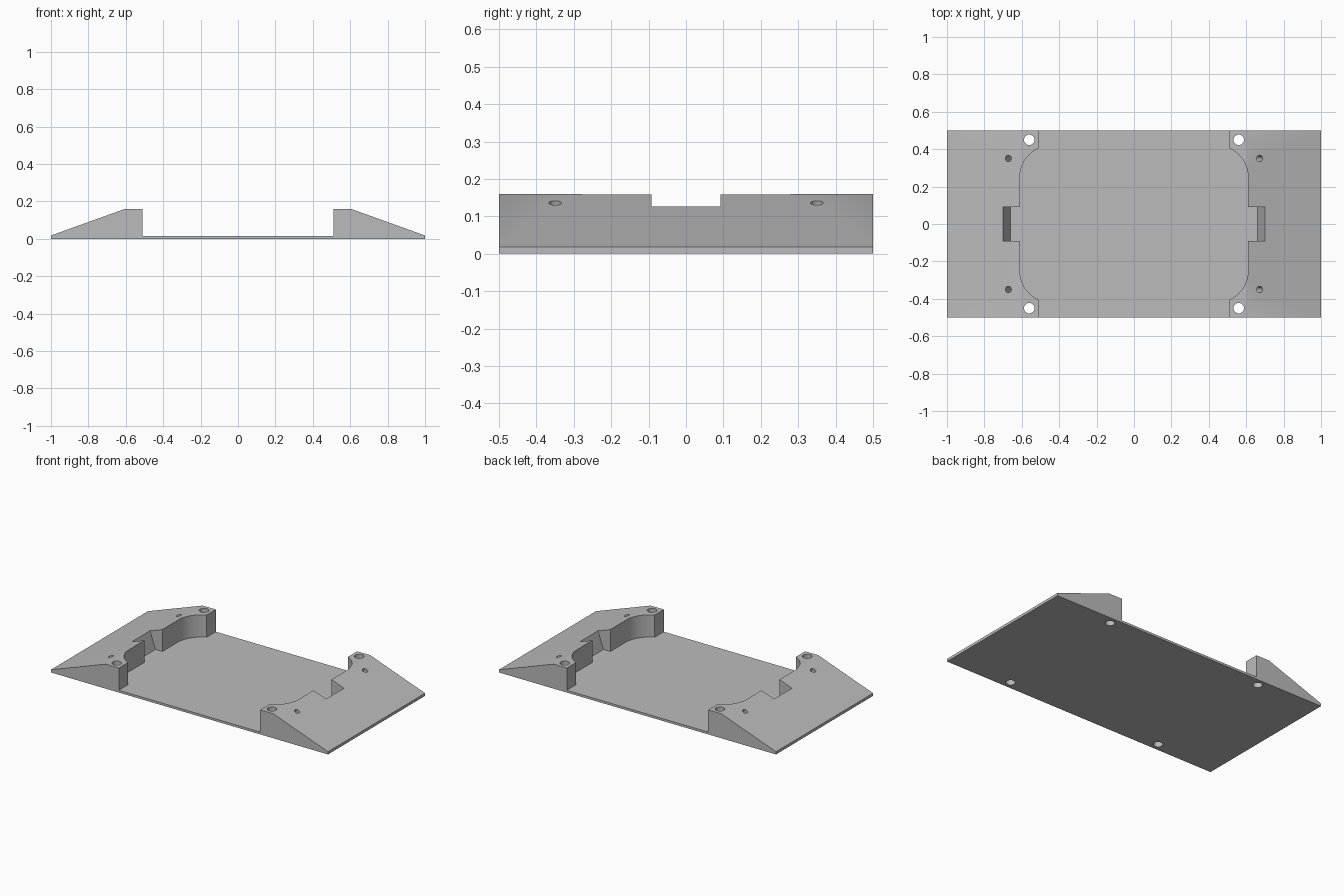
import bpy, math
from mathutils import Matrix, Vector

cube = bpy.data.objects.get("Cube")
if cube:
    bpy.data.objects.remove(cube, do_unlink=True)

GREY = (0.5, 0.5, 0.5, 1)
mat = bpy.data.materials.new("plain grey")
mat.use_nodes = True
mat.diffuse_color = GREY
mat.node_tree.nodes["Principled BSDF"].inputs["Base Color"].default_value = GREY

# Main dimensions
FLOOR, TOE, TOP = 0.015, 0.018, 0.16
RIDGE = 0.605                      # x where the ramp meets the flat top
TILT = math.atan2(TOP - TOE, 1 - RIDGE)


def prism(name, outline, start, end):
    """Extrude a counter-clockwise 2D outline along local z."""
    n = len(outline)
    verts = [(u, v, h) for h in (start, end) for u, v in outline]
    faces = [list(range(n))[::-1], list(range(n, 2 * n))]
    faces += [[i, (i + 1) % n, n + (i + 1) % n, n + i] for i in range(n)]
    mesh = bpy.data.meshes.new(name)
    mesh.from_pydata(verts, [], faces)
    mesh.materials.append(mat)
    ob = bpy.data.objects.new(name, mesh)
    bpy.context.collection.objects.link(ob)
    return ob


def side_profile(name, outline, half_depth):
    """Prism whose outline lies in the xz plane, running along y."""
    ob = prism(name, outline, -half_depth, half_depth)
    ob.data.transform(Matrix.Rotation(math.pi / 2, 4, 'X'))
    return ob


def circle(radius, n=32):
    return [(radius * math.cos(2 * math.pi * i / n),
             radius * math.sin(2 * math.pi * i / n)) for i in range(n)]


def cut(body, cutter):
    cutter.hide_render = True
    mod = body.modifiers.new("cut", 'BOOLEAN')
    mod.operation, mod.solver, mod.object = 'DIFFERENCE', 'EXACT', cutter
    bpy.context.view_layer.objects.active = body
    bpy.ops.object.modifier_apply(modifier=mod.name)
    bpy.data.objects.remove(cutter, do_unlink=True)


# Body with a ramp at each end
half = [(1, 0), (1, TOE), (RIDGE, TOP)]
body = side_profile("ramped_base", half + [(-x, z) for x, z in half[::-1]], 0.5)

# Central pocket with rounded corners, open at front and back
R, CX, CY, GAP = 0.17, 0.44, 0.25, 0.51
sweep = math.acos((GAP - CX) / R)
quarter = [(CX + R * math.cos(sweep * i / 16), CY + R * math.sin(sweep * i / 16))
           for i in range(17)] + [(GAP, 0.6)]
right = [(x, -y) for x, y in quarter[::-1]] + quarter
cut(body, prism("pocket_cutter", right + [(-x, y) for x, y in right[::-1]], FLOOR, 0.3))

# Notch in each pocket wall, its end face square to the ramp
foot, lift = 0.66, 0.2
lean = foot + lift * math.tan(TILT)
notch = [(0.5, FLOOR), (foot, FLOOR), (lean, FLOOR + lift), (0.5, FLOOR + lift)]
cut(body, side_profile("notch_cutter", notch, 0.092))
cut(body, side_profile("notch_cutter", [(-x, z) for x, z in notch[::-1]], 0.092))

# Corner through holes and blind screw holes square to the ramps
hole_z = TOP - (0.672 - RIDGE) * math.tan(TILT)
for sx in (-1, 1):
    for sy in (-1, 1):
        bolt = prism("bolt_cutter", circle(0.028), -0.1, 0.3)
        bolt.data.transform(Matrix.Translation((sx * 0.56, sy * 0.45, 0)))
        cut(body, bolt)
        screw = prism("screw_cutter", circle(0.017, 24), -0.1, 0.05)
        screw.data.transform(Matrix.Translation((sx * 0.672, sy * 0.35, hole_z))
                             @ Matrix.Rotation(sx * TILT, 4, 'Y'))
        cut(body, screw)

# Smooth the curved walls, keep the edges crisp
bpy.ops.object.select_all(action='DESELECT')
body.select_set(True)
bpy.context.view_layer.objects.active = body
bpy.ops.object.shade_smooth_by_angle(angle=math.radians(25))
